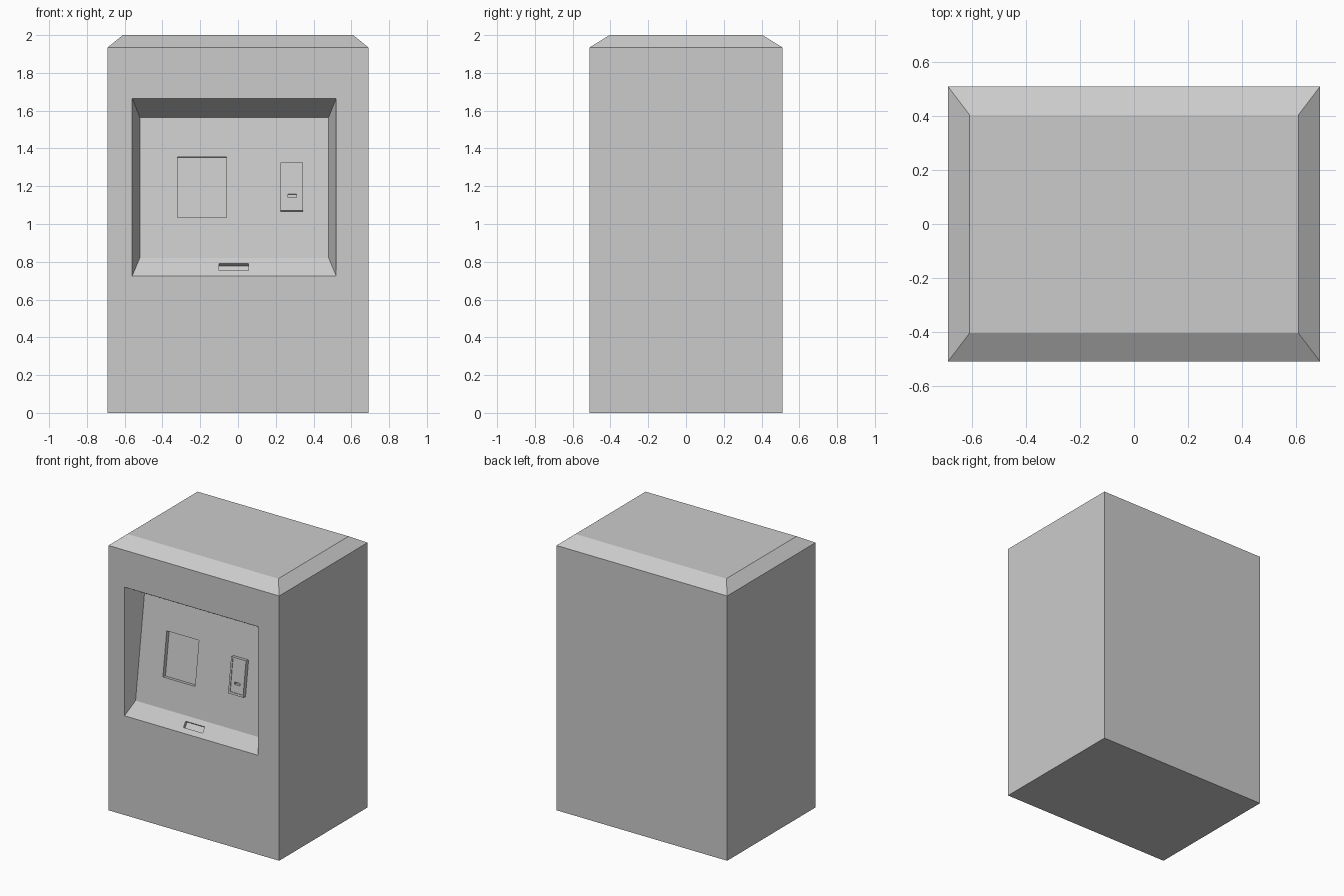
import bpy, bmesh
from mathutils import Vector

if "Cube" in bpy.data.objects:
    bpy.data.objects.remove(bpy.data.objects["Cube"])


def loft(name, rings):
    """Closed solid through a list of four-point rings."""
    bm = bmesh.new()
    loops = [[bm.verts.new(p) for p in r] for r in rings]
    for a, b in zip(loops, loops[1:]):
        for i in range(4):
            j = (i + 1) % 4
            bm.faces.new((a[i], a[j], b[j], b[i]))
    bm.faces.new(loops[0][::-1])
    bm.faces.new(loops[-1])
    bmesh.ops.recalc_face_normals(bm, faces=bm.faces)
    me = bpy.data.meshes.new(name)
    bm.to_mesh(me)
    bm.free()
    ob = bpy.data.objects.new(name, me)
    bpy.context.collection.objects.link(ob)
    return ob


def cut(ob, cutter):
    """Subtract the cutter from the object, then remove it."""
    cutter.hide_render = True
    mod = ob.modifiers.new("cut", 'BOOLEAN')
    mod.operation = 'DIFFERENCE'
    mod.solver = 'EXACT'
    mod.object = cutter
    bpy.context.view_layer.objects.active = ob
    bpy.ops.object.modifier_apply(modifier=mod.name)
    bpy.data.objects.remove(cutter)


def flat(hx, hy, z):
    return [(-hx, -hy, z), (hx, -hy, z), (hx, hy, z), (-hx, hy, z)]


def upright(x0, x1, z0, z1, y0, y1):
    """Front-facing rectangle with its bottom edge at y0 and top edge at y1."""
    return [(x0, y0, z0), (x1, y0, z0), (x1, y1, z1), (x0, y1, z1)]


def slab(name, plane, x0, x1, z0, z1, d0, d1):
    """Block on a sloped plane (ya, za, yb, zb), from offset d0 to d1 along its normal."""
    ya, za, yb, zb = plane
    n = Vector((0, za - zb, yb - ya)).normalized()
    y = lambda z: ya + (yb - ya) * (z - za) / (zb - za)
    base = upright(x0, x1, z0, z1, y(z0), y(z1))
    return loft(name, [[Vector(p) + n * d for p in base] for d in (d0, d1)])


F = -0.51
PANEL = (-0.44, 0.82, -0.337, 1.565)
LEDGE = (F, 0.725, -0.44, 0.82)

# Cabinet with chamfered top
cabinet = loft("cabinet", [flat(0.69, 0.51, 0), flat(0.69, 0.51, 1.935),
                           flat(0.61, 0.405, 2.0)])

# Tapered recess with a leaning control panel
cut(cabinet, loft("recess_cutter", [
    upright(-0.56, 0.52, 0.725, 1.665, -0.6, -0.6),
    upright(-0.56, 0.52, 0.725, 1.665, F, F),
    upright(-0.52, 0.48, 0.82, 1.565, PANEL[0], PANEL[2])]))

# Sunken screen and tray slot
cut(cabinet, slab("screen_cutter", PANEL, -0.32, -0.06, 1.035, 1.355, -0.03, 0.03))
cut(cabinet, slab("tray_cutter", LEDGE, -0.10, 0.055, 0.755, 0.79, -0.022, 0.02))

# Raised card reader with sunken face and slot
reader = slab("card_reader", PANEL, 0.225, 0.345, 1.067, 1.322, -0.01, 0.03)
cut(reader, slab("face_cutter", PANEL, 0.238, 0.333, 1.082, 1.312, 0.025, 0.05))
cut(reader, slab("slot_cutter", PANEL, 0.265, 0.31, 1.138, 1.155, 0.0, 0.05))
